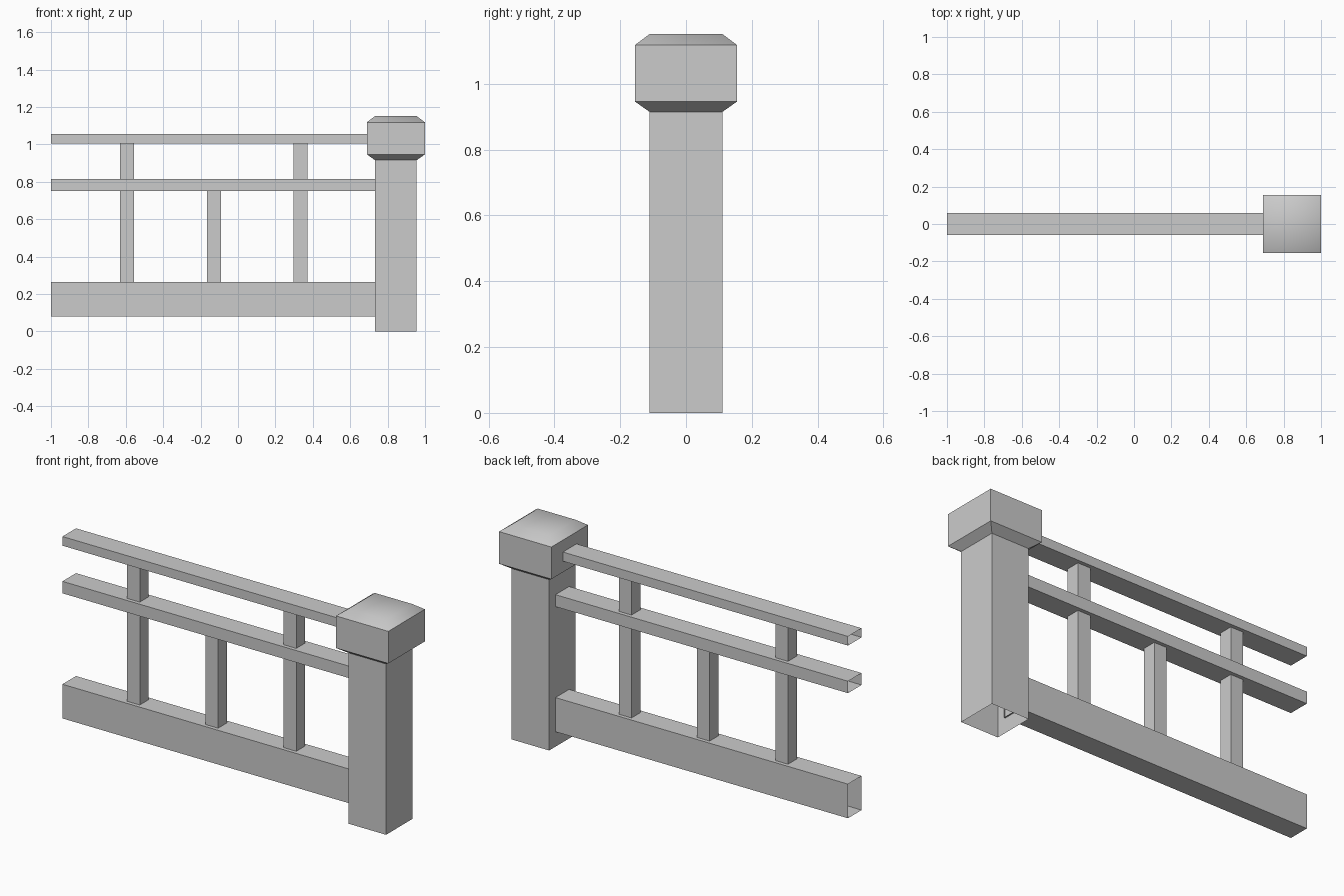
import bpy
import bmesh
from mathutils import Vector

cube = bpy.data.objects.get("Cube")
if cube:
    bpy.data.objects.remove(cube)

grey = bpy.data.materials.new("light_grey")
grey.use_nodes = True
grey.diffuse_color = (0.6, 0.6, 0.6, 1)
grey.node_tree.nodes["Principled BSDF"].inputs["Base Color"].default_value = grey.diffuse_color


def finish(name, bm):
    """Turn a bmesh into a named grey object."""
    mesh = bpy.data.meshes.new(name)
    bm.to_mesh(mesh)
    bm.free()
    mesh.materials.append(grey)
    obj = bpy.data.objects.new(name, mesh)
    bpy.context.collection.objects.link(obj)
    return obj


def tube(name, low, high, axis):
    """Box between two corners, left open at both ends of one axis."""
    low, high = Vector(low), Vector(high)
    bm = bmesh.new()
    bmesh.ops.create_cube(bm, size=1)
    bmesh.ops.scale(bm, vec=high - low, verts=bm.verts)
    bmesh.ops.translate(bm, vec=(low + high) / 2, verts=bm.verts)
    ends = [f for f in bm.faces if abs(f.normal[axis]) > 0.9]
    bmesh.ops.delete(bm, geom=ends, context='FACES_ONLY')
    return finish(name, bm)


POST_X, POST_HALF, CAP_HALF = 0.844, 0.111, 0.155
RAIL_HALF, BAR_HALF = 0.0575, 0.0375
CAP_BASE, CAP_RIM = 0.915, 1.118

# Post, hollow and open underneath
tube("post", (POST_X - POST_HALF, -POST_HALF, 0),
     (POST_X + POST_HALF, POST_HALF, CAP_BASE), 2)

# Post cap: square rings stacked upwards, closed on top
bm = bmesh.new()
rings = []
for half, z in ((POST_HALF, CAP_BASE), (CAP_HALF, 0.946),
                (CAP_HALF, CAP_RIM), (POST_HALF, 1.151)):
    rings.append([bm.verts.new((POST_X + sx * half, sy * half, z))
                  for sx, sy in ((-1, -1), (1, -1), (1, 1), (-1, 1))])
for a, b in zip(rings, rings[1:]):
    for i in range(4):
        j = (i + 1) % 4
        bm.faces.new((a[i], a[j], b[j], b[i]))
bm.faces.new(rings[-1])
# Soft shading on the crown, crisp edges from the rim down
for face in bm.faces:
    face.smooth = face.calc_center_median().z > CAP_RIM
for edge in bm.edges:
    edge.smooth = max(v.co.z for v in edge.verts) > CAP_RIM + 0.01
finish("post_cap", bm)

# Rails, open at the free end
for name, bottom, top, end in (("bottom_rail", 0.08, 0.263, 0.74),
                               ("middle_rail", 0.75, 0.814, 0.74),
                               ("top_rail", 1.005, 1.054, 0.7)):
    tube(name, (-1, -RAIL_HALF, bottom), (end, RAIL_HALF, top), 0)

# Balusters: the outer two reach the top rail
for name, x, top in (("left_baluster", 0.334, 1.005),
                     ("centre_baluster", -0.129, 0.75),
                     ("right_baluster", -0.593, 1.005)):
    tube(name, (x - BAR_HALF, -BAR_HALF, 0.263), (x + BAR_HALF, BAR_HALF, top), 2)
